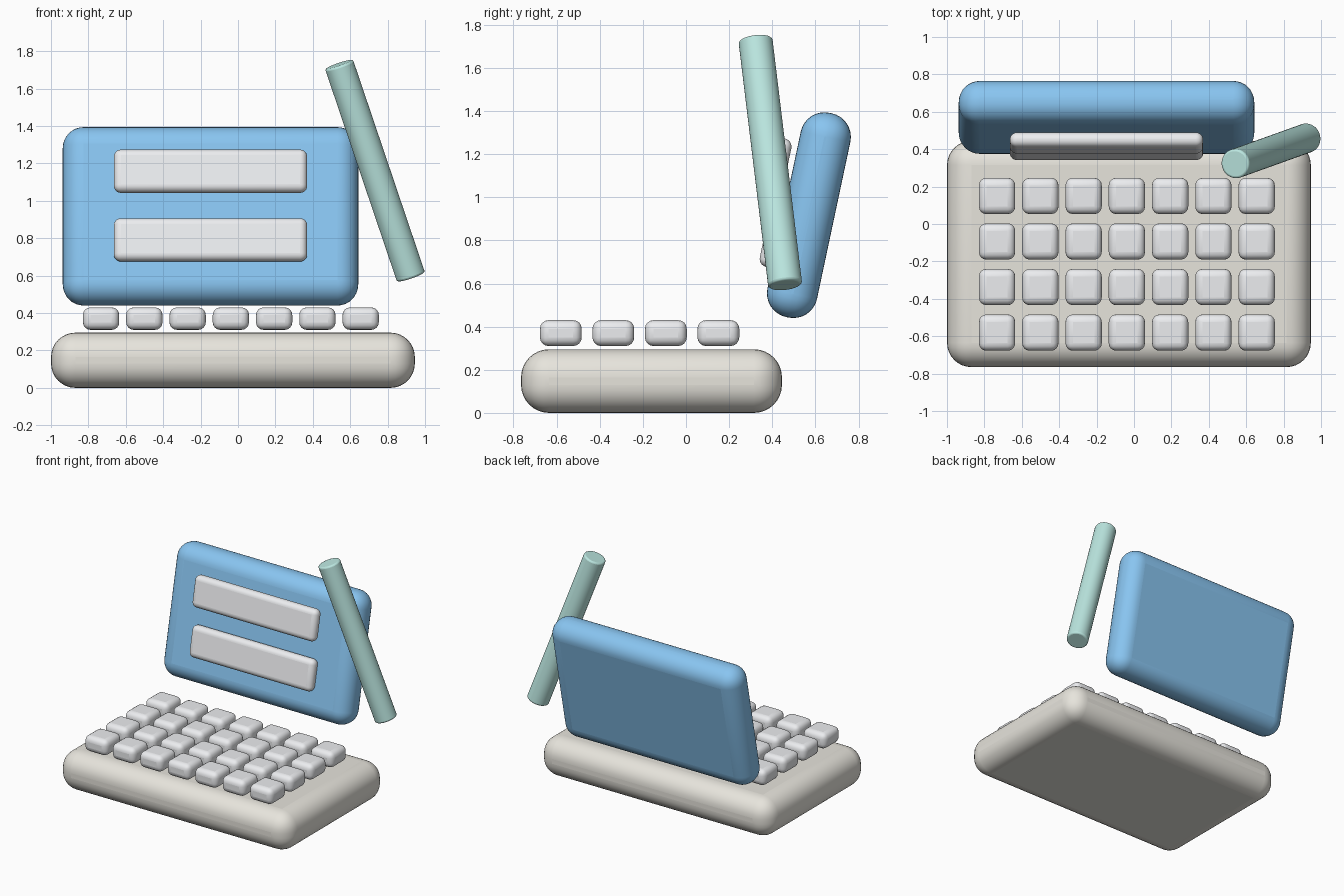
import bpy, math
from mathutils import Vector

if "Cube" in bpy.data.objects:
    bpy.data.objects.remove(bpy.data.objects["Cube"])


def material(name, rgb):
    m = bpy.data.materials.new(name)
    m.diffuse_color = (*rgb, 1)
    m.use_nodes = True
    m.node_tree.nodes["Principled BSDF"].inputs["Base Color"].default_value = m.diffuse_color
    return m


def finish(ob, name, radius, segments, mat):
    ob.name = name
    ob.data.materials.append(mat)
    bev = ob.modifiers.new("round", 'BEVEL')
    bev.width = radius
    bev.segments = segments
    bev.limit_method = 'ANGLE'
    bpy.ops.object.shade_smooth_by_angle(angle=math.radians(35))
    return ob


def rounded_box(name, centre, size, radius, mat, tilt=0, segments=6):
    bpy.ops.mesh.primitive_cube_add(size=1, location=centre)
    ob = bpy.context.object
    ob.scale = size
    bpy.ops.object.transform_apply(location=False, rotation=False, scale=True)
    ob.rotation_euler.x = -tilt
    return finish(ob, name, radius, segments, mat)


def rod(name, start, end, radius, mat):
    a, b = Vector(start), Vector(end)
    bpy.ops.mesh.primitive_cylinder_add(vertices=48, radius=radius, depth=(b - a).length,
                                        location=(a + b) / 2)
    ob = bpy.context.object
    ob.rotation_euler = (b - a).to_track_quat('Z', 'Y').to_euler()
    return finish(ob, name, 0.012, 3, mat)


beige = material("beige", (0.80, 0.78, 0.72))
blue = material("blue", (0.25, 0.56, 0.88))
pale = material("pale_grey", (0.84, 0.85, 0.87))
teal = material("teal", (0.50, 0.80, 0.75))
TILT = math.radians(12)

# Keyboard base
rounded_box("base", (-0.027, -0.16, 0.1475), (1.945, 1.21, 0.295), 0.13, beige, segments=8)

# Grid of keys hovering just over the base
for row in range(4):
    for col in range(7):
        rounded_box(f"key_{row}_{col}",
                    (-0.732 + 0.2313 * col, 0.15 - 0.2435 * row, 0.37),
                    (0.194, 0.194, 0.12), 0.04, pale, segments=4)

# Leaning screen
rounded_box("screen", (-0.147, 0.57, 0.917), (1.58, 0.235, 0.968), 0.112, blue, TILT, 8)

# Two raised bars on the screen face
rounded_box("upper_bar", (-0.147, 0.433, 1.158), (1.034, 0.08, 0.234), 0.038, pale, TILT)
rounded_box("lower_bar", (-0.147, 0.398, 0.791), (1.034, 0.08, 0.234), 0.038, pale, TILT)

# Leaning pen at the right
rod("pen", (0.925, 0.46, 0.592), (0.54, 0.322, 1.73), 0.079, teal)
